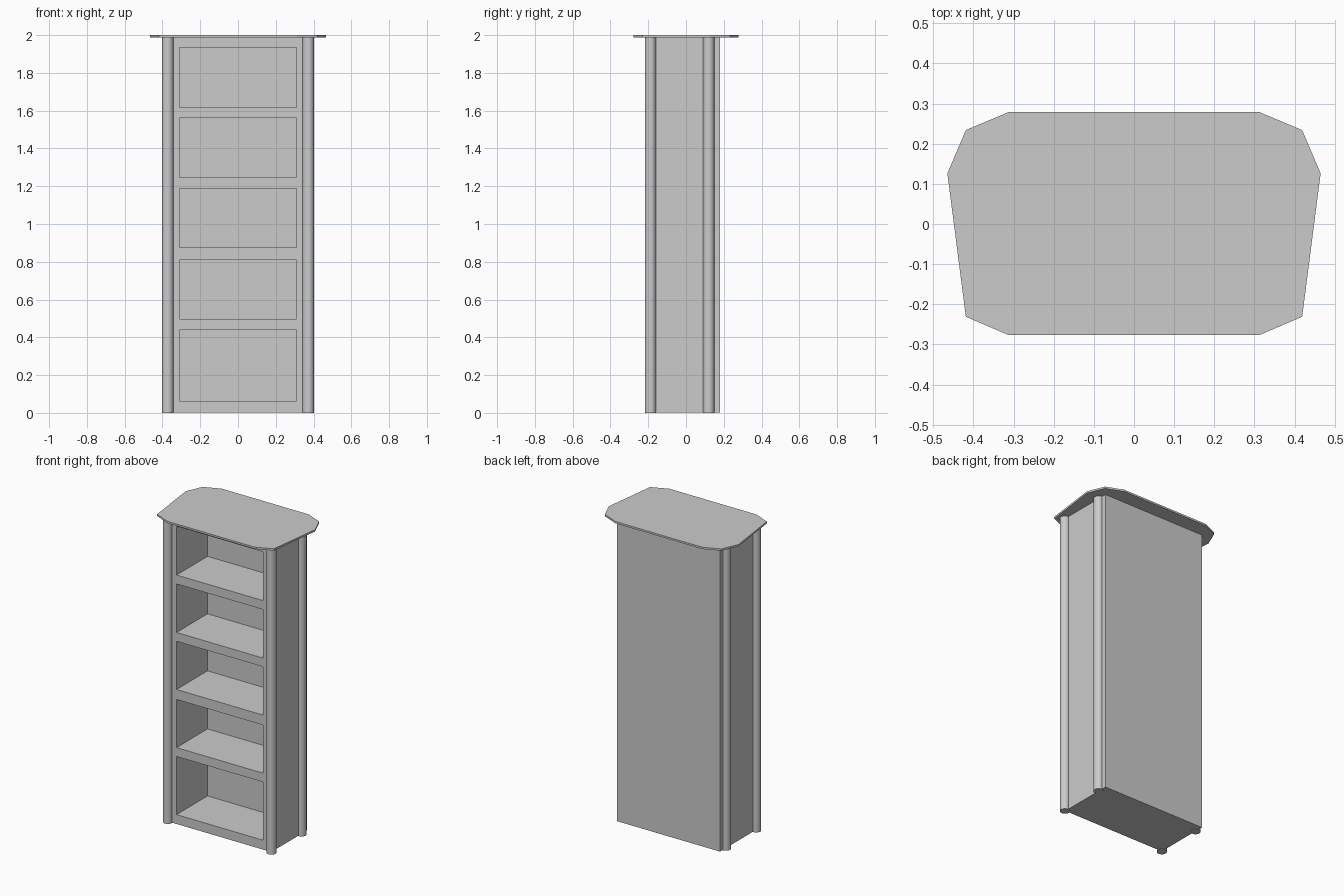
import bpy, bmesh, math
from mathutils import Vector

if "Cube" in bpy.data.objects:
    bpy.data.objects.remove(bpy.data.objects["Cube"])

FRONT, BACK, INNER_BACK = -0.187, 0.18, 0.13
TOP_Z = 1.988


def finish(bm, name):
    bmesh.ops.recalc_face_normals(bm, faces=bm.faces)
    mesh = bpy.data.meshes.new(name)
    bm.to_mesh(mesh)
    bm.free()
    ob = bpy.data.objects.new(name, mesh)
    bpy.context.collection.objects.link(ob)
    return ob


# Cabinet: gridded front, outer rim pulled to the back, five openings pushed in
bm = bmesh.new()
xs = [-0.37, -0.31, 0.31, 0.37]
zs = [0.002, 0.063, 0.44, 0.498, 0.81, 0.875, 1.188, 1.245, 1.56, 1.618, 1.934, TOP_Z]
grid = [[bm.verts.new((x, FRONT, z)) for x in xs] for z in zs]
openings = []
for r in range(len(zs) - 1):
    for c in range(3):
        f = bm.faces.new((grid[r][c], grid[r][c + 1], grid[r + 1][c + 1], grid[r + 1][c]))
        if c == 1 and r % 2 == 1:
            openings.append(f)


def extrude_edges(edges, depth):
    geom = bmesh.ops.extrude_edge_only(bm, edges=edges)["geom"]
    bmesh.ops.translate(bm, vec=(0, depth, 0),
                        verts=[g for g in geom if isinstance(g, bmesh.types.BMVert)])
    rim = [g for g in geom if isinstance(g, bmesh.types.BMEdge)]
    bmesh.ops.contextual_create(bm, geom=rim)


outer = [e for e in bm.edges if e.is_boundary]
loops = [list(f.edges) for f in openings]
bmesh.ops.delete(bm, geom=openings, context='FACES_ONLY')
extrude_edges(outer, BACK - FRONT)
for loop in loops:
    extrude_edges(loop, INNER_BACK - FRONT)
bmesh.ops.dissolve_limit(bm, angle_limit=0.01, verts=bm.verts, edges=bm.edges)
finish(bm, "cabinet_body")

# Round columns at the front corners and near the back of each side
for side, sx in (("left", -1), ("right", 1)):
    for place, y in (("front", -0.188), ("back", 0.12)):
        bpy.ops.mesh.primitive_cylinder_add(vertices=32, radius=0.03, depth=TOP_Z,
                                            location=(sx * 0.372, y, TOP_Z / 2))
        bpy.context.object.name = f"{side}_{place}_column"
        bpy.ops.object.shade_smooth_by_angle(angle=math.radians(40))

# Top board: chamfered outline, mirrored from the right half
half = [(0.312, -0.277), (0.419, -0.231), (0.465, 0.126), (0.419, 0.234), (0.312, 0.279)]
outline = half + [(-x, y) for x, y in reversed(half)]
bm = bmesh.new()
face = bm.faces.new([bm.verts.new((x, y, TOP_Z)) for x, y in outline])
geom = bmesh.ops.extrude_face_region(bm, geom=[face], use_keep_orig=True)["geom"]
bmesh.ops.translate(bm, vec=Vector((0, 0, 2.0 - TOP_Z)),
                    verts=[g for g in geom if isinstance(g, bmesh.types.BMVert)])
finish(bm, "top_board")
